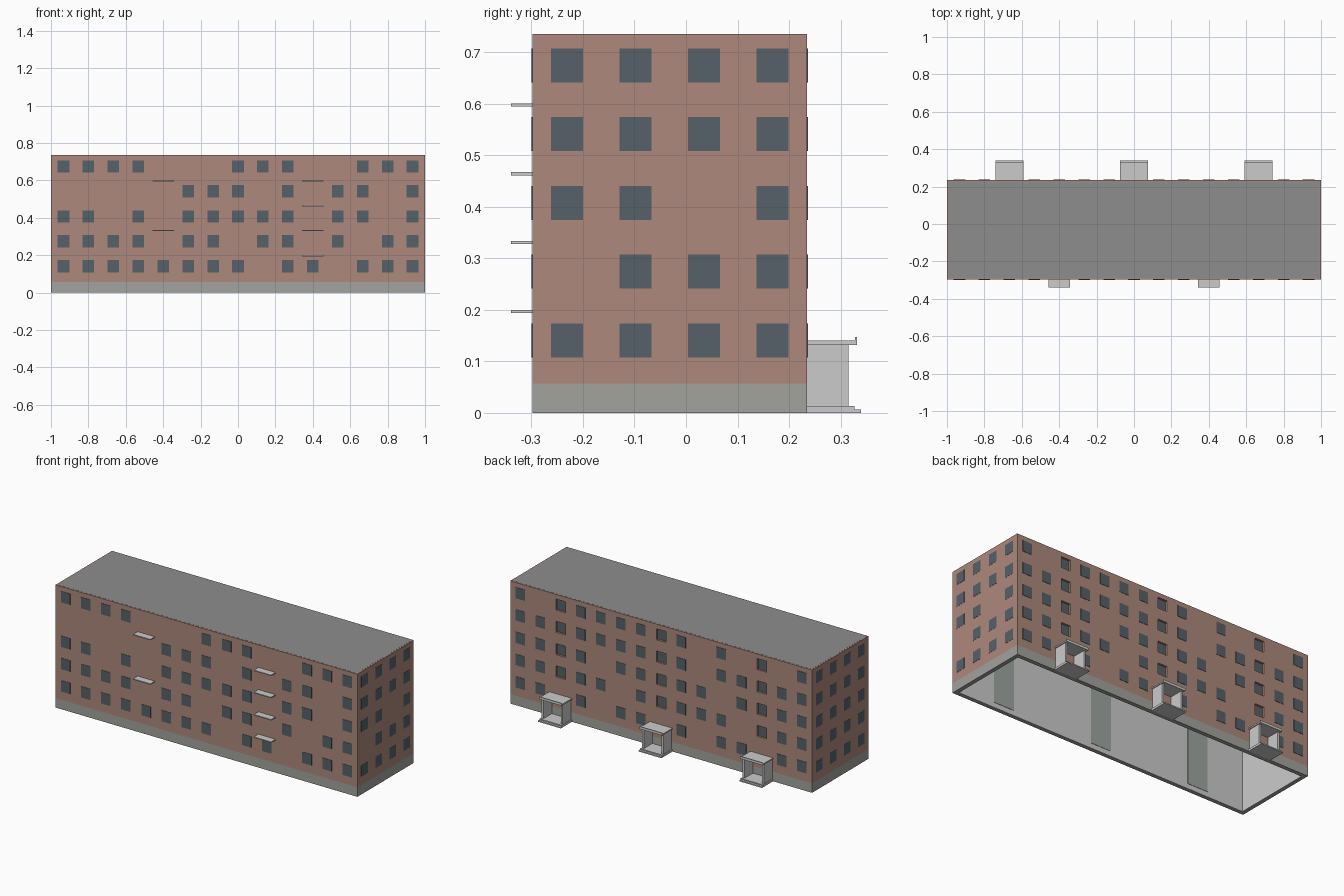
import bpy, bmesh
from mathutils import Vector

if "Cube" in bpy.data.objects:
    bpy.data.objects.remove(bpy.data.objects["Cube"])


def material(name, rgb):
    m = bpy.data.materials.new(name)
    m.diffuse_color = (*rgb, 1)
    m.use_nodes = True
    m.node_tree.nodes["Principled BSDF"].inputs["Base Color"].default_value = m.diffuse_color
    return m


BRICK = material("brick", (0.42, 0.25, 0.20))
GLASS = material("window_glass", (0.09, 0.12, 0.14))
ROOF = material("roof_grey", (0.27, 0.27, 0.27))
PLINTH = material("plinth_grey", (0.36, 0.36, 0.34))
PANEL = material("pale_green", (0.33, 0.38, 0.35))


def finish(name, bm, mat):
    bmesh.ops.recalc_face_normals(bm, faces=bm.faces)
    me = bpy.data.meshes.new(name)
    bm.to_mesh(me)
    bm.free()
    ob = bpy.data.objects.new(name, me)
    bpy.context.collection.objects.link(ob)
    if mat:
        me.materials.append(mat)
    return ob


def boxes(name, spans, mat=None):
    """One object made of boxes given as (x0, x1, y0, y1, z0, z1)."""
    bm = bmesh.new()
    for x0, x1, y0, y1, z0, z1 in spans:
        vs = bmesh.ops.create_cube(bm, size=1)["verts"]
        for v in vs:
            v.co = Vector(((x0 + x1) / 2 + v.co.x * (x1 - x0),
                           (y0 + y1) / 2 + v.co.y * (y1 - y0),
                           (z0 + z1) / 2 + v.co.z * (z1 - z0)))
    return finish(name, bm, mat)


def ring(name, inset, t, z0, z1, mat=None):
    """Rectangular wall ring following the building outline."""
    bm = bmesh.new()
    loops = []
    for d, z in ((inset, z0), (inset, z1), (inset + t, z1), (inset + t, z0)):
        a, b, c, e = X0 + d, X1 - d, Y0 + d, Y1 - d
        loops.append([bm.verts.new((x, y, z)) for x, y in
                      ((a, c), (b, c), (b, e), (a, e))])
    for i in range(4):
        p, q = loops[i], loops[(i + 1) % 4]
        for j in range(4):
            k = (j + 1) % 4
            bm.faces.new((p[j], p[k], q[k], q[j]))
    return finish(name, bm, mat)


X0, X1, Y0, Y1, H = -1, 1, -0.298, 0.235, 0.735
BASE = 0.057
COLS = [-0.933 + 0.1333 * k for k in range(15)]
SIDE_COLS = [-0.231 + 0.133 * k for k in range(4)]
ROWS = [0.674, 0.541, 0.407, 0.274, 0.140]
W, HH, P = 0.031, 0.033, 0.002

# Shell: plinth, brick walls, pale inner lining, roof
ring("plinth", 0, 0.022, 0, BASE, PLINTH)
walls = ring("brick_walls", 0, 0.022, BASE, H, BRICK)
ring("inner_lining", 0.022, 0.003, 0, H - 0.02)
boxes("roof", [(X0 + 0.008, X1 - 0.008, Y0 + 0.008, Y1 - 0.008, H - 0.02, H + 0.0005)], ROOF)

# Front windows, one list of columns per storey from the top
front = [[0, 1, 2, 3, 7, 8, 9, 12, 13, 14],
         [5, 6, 7, 9, 11, 12, 14],
         [0, 1, 3, 5, 6, 7, 8, 9, 11, 12, 14],
         [0, 1, 2, 3, 5, 6, 8, 9, 11, 13, 14],
         [0, 1, 2, 3, 4, 5, 6, 7, 9, 10, 12, 13, 14]]
boxes("front_windows", [(COLS[k] - W, COLS[k] + W, Y0 - P, Y0 + 0.005, z - HH, z + HH)
                        for z, ks in zip(ROWS, front) for k in ks], GLASS)

# Back windows, skipping gaps and the stair columns
STAIRS = (2, 7, 12)
gaps = [(1, 3, 5, 13), (5,), (4, 10), (3, 9), (5, 10)]
boxes("back_windows", [(COLS[k] - W, COLS[k] + W, Y1 - 0.005, Y1 + P, z - HH, z + HH)
                       for z, g in zip(ROWS, gaps) for k in range(15)
                       if k not in STAIRS and k not in g], GLASS)

# Recessed stair windows above the porches
stair = [(COLS[k], z) for k in STAIRS for z in ROWS[:4]]
cutter = boxes("stair_cutter", [(x - W, x + W, Y1 - 0.016, Y1 + 0.02, z - HH, z + HH)
                                for x, z in stair], GLASS)
cutter.hide_render = True
cutter.hide_set(True)
mod = walls.modifiers.new("stair_recesses", "BOOLEAN")
mod.object = cutter
mod.operation = "DIFFERENCE"
mod.solver = "EXACT"
boxes("stair_windows", [(x - W, x + W, Y1 - 0.018, Y1 - 0.012, z - HH, z + HH)
                        for x, z in stair], GLASS)

# End wall windows
right_gaps = {(2, 2), (3, 0)}
boxes("right_windows", [(X1 - 0.005, X1 + 0.001, y - W, y + W, z - HH, z + HH)
                        for r, z in enumerate(ROWS) for c, y in enumerate(SIDE_COLS)
                        if (r, c) not in right_gaps], GLASS)
boxes("left_windows", [(X0 - 0.001, X0 + 0.005, y - W, y + W, z - HH, z + HH)
                       for z in ROWS for y in SIDE_COLS], GLASS)

# Balcony slabs
boxes("balcony_slabs", [(COLS[k] - 0.057, COLS[k] + 0.057, -0.34, Y0 + 0.005, z - 0.003, z + 0.003)
                        for k, z in ((4, 0.597), (4, 0.331), (10, 0.597),
                                     (10, 0.464), (10, 0.331), (10, 0.197))])

# Entrance porches: stepped floor, two side walls, roof with lip
for i, k in enumerate(STAIRS):
    x = COLS[k]
    y = Y1 - 0.005
    boxes(f"porch_floor_{i}", [(x - 0.075, x + 0.075, y, 0.34, 0, 0.007),
                               (x - 0.075, x + 0.075, y, 0.327, 0.007, 0.013)])
    boxes(f"porch_walls_{i}", [(x + s * 0.064 - 0.006, x + s * 0.064 + 0.006, y, 0.315, 0.013, 0.132)
                               for s in (-1, 1)])
    boxes(f"porch_roof_{i}", [(x - 0.075, x + 0.075, y, 0.332, 0.132, 0.14),
                              (x - 0.075, x + 0.075, 0.328, 0.332, 0.14, 0.147)])

# Tall pale panels on the inside of the front wall
boxes("inner_panels", [(COLS[k] - 0.068, COLS[k] + 0.068, Y0 + 0.024, Y0 + 0.027, 0.03, H - 0.03)
                       for k in STAIRS], PANEL)
